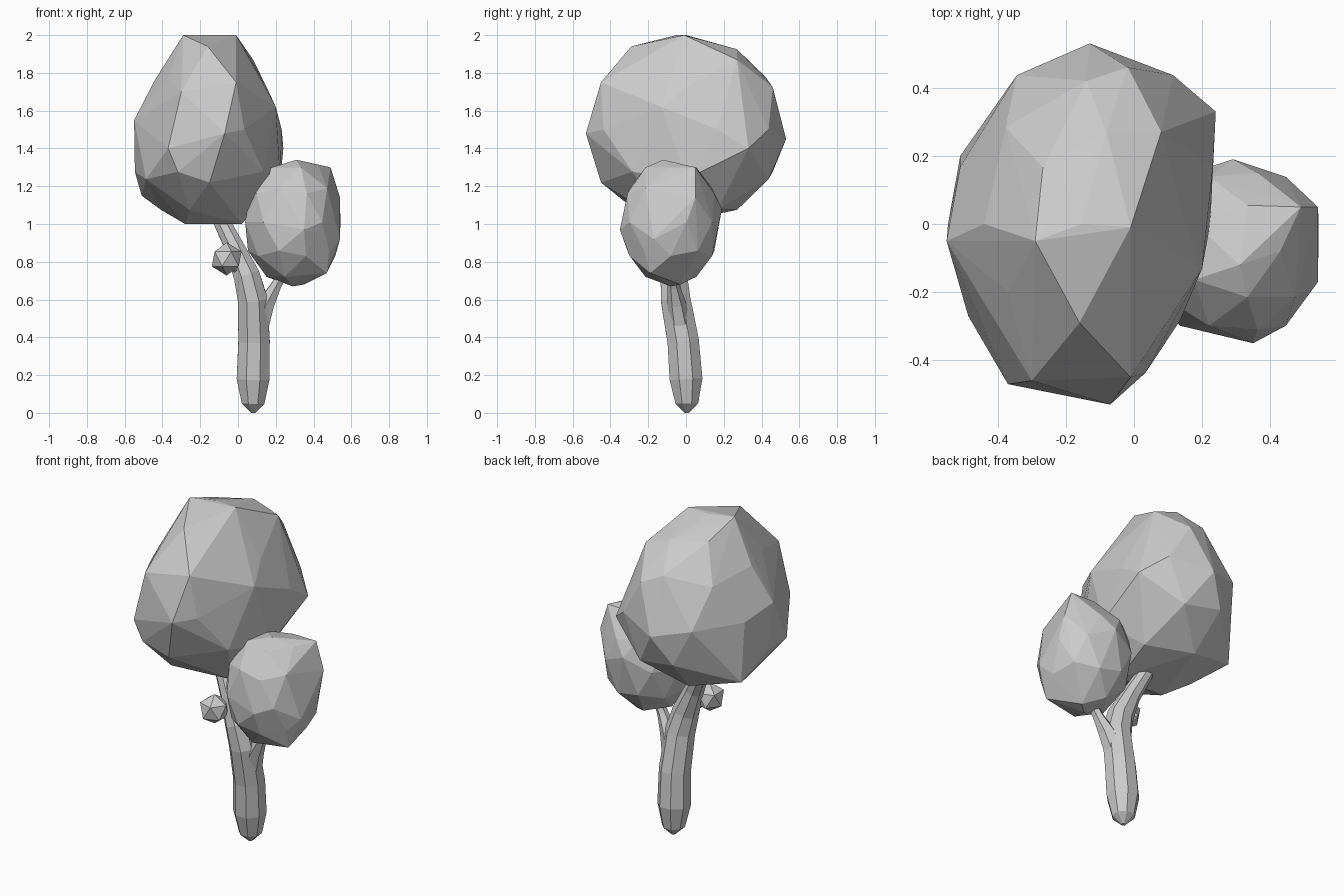
import bpy
import bmesh
import math
from mathutils import Vector

cube = bpy.data.objects.get("Cube")
if cube:
    bpy.data.objects.remove(cube, do_unlink=True)

# One plain grey for the whole tree
grey = bpy.data.materials.new("plain_grey")
grey.use_nodes = True
grey.diffuse_color = (0.6, 0.6, 0.6, 1)
grey.node_tree.nodes["Principled BSDF"].inputs["Base Color"].default_value = (0.6, 0.6, 0.6, 1)


def finish(bm, name):
    """Turn a bmesh into a flat-shaded grey object."""
    bmesh.ops.recalc_face_normals(bm, faces=bm.faces[:])
    mesh = bpy.data.meshes.new(name)
    bm.to_mesh(mesh)
    bm.free()
    mesh.materials.append(grey)
    obj = bpy.data.objects.new(name, mesh)
    bpy.context.collection.objects.link(obj)
    return obj


def foliage(name, center, radii, detail=2, taper=0.0, shear=0.0, pulls=()):
    """Faceted ball, tapered and sheared, with some corners pulled into place."""
    bm = bmesh.new()
    bmesh.ops.create_icosphere(bm, subdivisions=detail, radius=1)
    for v in bm.verts:
        x, y, z = v.co
        v.co = Vector((x * radii[0] * (1 - taper * z) + shear * y,
                       y * radii[1], z * radii[2])) + Vector(center)
    free = list(bm.verts)
    for target in map(Vector, pulls):
        nearest = min(free, key=lambda v: (v.co - target).length)
        nearest.co = target
        free.remove(nearest)
    # Rebuild the skin so that it stays convex after the pulls
    points = [v.co.copy() for v in bm.verts]
    bm.clear()
    for p in points:
        bm.verts.new(p)
    bmesh.ops.convex_hull(bm, input=bm.verts[:])
    bmesh.ops.delete(bm, geom=[v for v in bm.verts if not v.link_faces], context='VERTS')
    return finish(bm, name)


def limb(name, path, sides=8):
    """Tapering limb: rings of (x, y, z, radius) joined, with closed ends."""
    bm = bmesh.new()
    rings = []
    for i, (x, y, z, r) in enumerate(path):
        before, after = path[max(i - 1, 0)], path[min(i + 1, len(path) - 1)]
        direction = Vector(after[:3]) - Vector(before[:3])
        turn = Vector((0, 0, 1)).rotation_difference(direction)
        ring = []
        for k in range(sides):
            a = 2 * math.pi * (k + 0.5) / sides
            offset = turn @ Vector((math.cos(a) * r, math.sin(a) * r, 0))
            ring.append(bm.verts.new(Vector((x, y, z)) + offset))
        rings.append(ring)
    for low, high in zip(rings, rings[1:]):
        for k in range(sides):
            n = (k + 1) % sides
            bm.faces.new((low[k], low[n], high[n], high[k]))
    bm.faces.new(rings[0][::-1])
    bm.faces.new(rings[-1])
    return finish(bm, name)


# Trunk with a rounded foot, bending into the main branch
limb("trunk", [(0.08, 0.005, 0.0, 0.012), (0.08, 0.005, 0.05, 0.065),
               (0.08, 0, 0.18, 0.094), (0.085, -0.015, 0.38, 0.09),
               (0.078, -0.055, 0.6, 0.085), (0.045, -0.065, 0.73, 0.075),
               (-0.02, -0.05, 0.88, 0.055), (-0.1, -0.02, 1.04, 0.045),
               (-0.15, 0, 1.15, 0.035)])

# Side branch and short twig
limb("side_branch", [(0.11, -0.03, 0.46, 0.06), (0.15, -0.05, 0.58, 0.05),
                     (0.2, -0.065, 0.67, 0.032), (0.25, -0.075, 0.76, 0.025),
                     (0.29, -0.08, 0.88, 0.02)], sides=6)
limb("twig", [(0.02, -0.07, 0.74, 0.03), (-0.06, -0.14, 0.81, 0.015)], sides=6)

# Foliage: large crown, small crown, bud
foliage("large_crown", (-0.155, 0, 1.5), (0.39, 0.54, 0.5), taper=0.27, shear=0.05,
        pulls=[(-0.29, -0.05, 2.0), (-0.01, -0.01, 2.0), (-0.16, -0.29, 1.94),
               (0.08, 0.27, 1.87), (-0.14, 0.42, 1.78), (-0.37, -0.2, 1.77),
               (-0.01, -0.45, 1.75), (-0.3, -0.46, 1.7), (0.2, -0.13, 1.62),
               (-0.07, -0.53, 1.48), (-0.37, -0.47, 1.4), (0.24, 0.33, 1.4),
               (-0.13, 0.53, 1.45), (-0.55, -0.05, 1.55), (-0.51, 0.2, 1.15),
               (-0.15, -0.45, 1.22), (-0.28, -0.1, 1.0), (0.02, -0.1, 1.0)])
foliage("small_crown", (0.29, -0.08, 1.01), (0.265, 0.27, 0.34),
        pulls=[(0.31, -0.12, 1.34), (0.49, 0.05, 1.3), (0.54, -0.17, 0.92),
               (0.54, 0.05, 1.14), (0.35, -0.03, 0.68), (0.35, -0.35, 0.97),
               (0.29, 0.19, 1.08), (0.47, -0.19, 0.74)])
foliage("bud", (-0.06, -0.14, 0.815), (0.088, 0.088, 0.088), detail=1)
